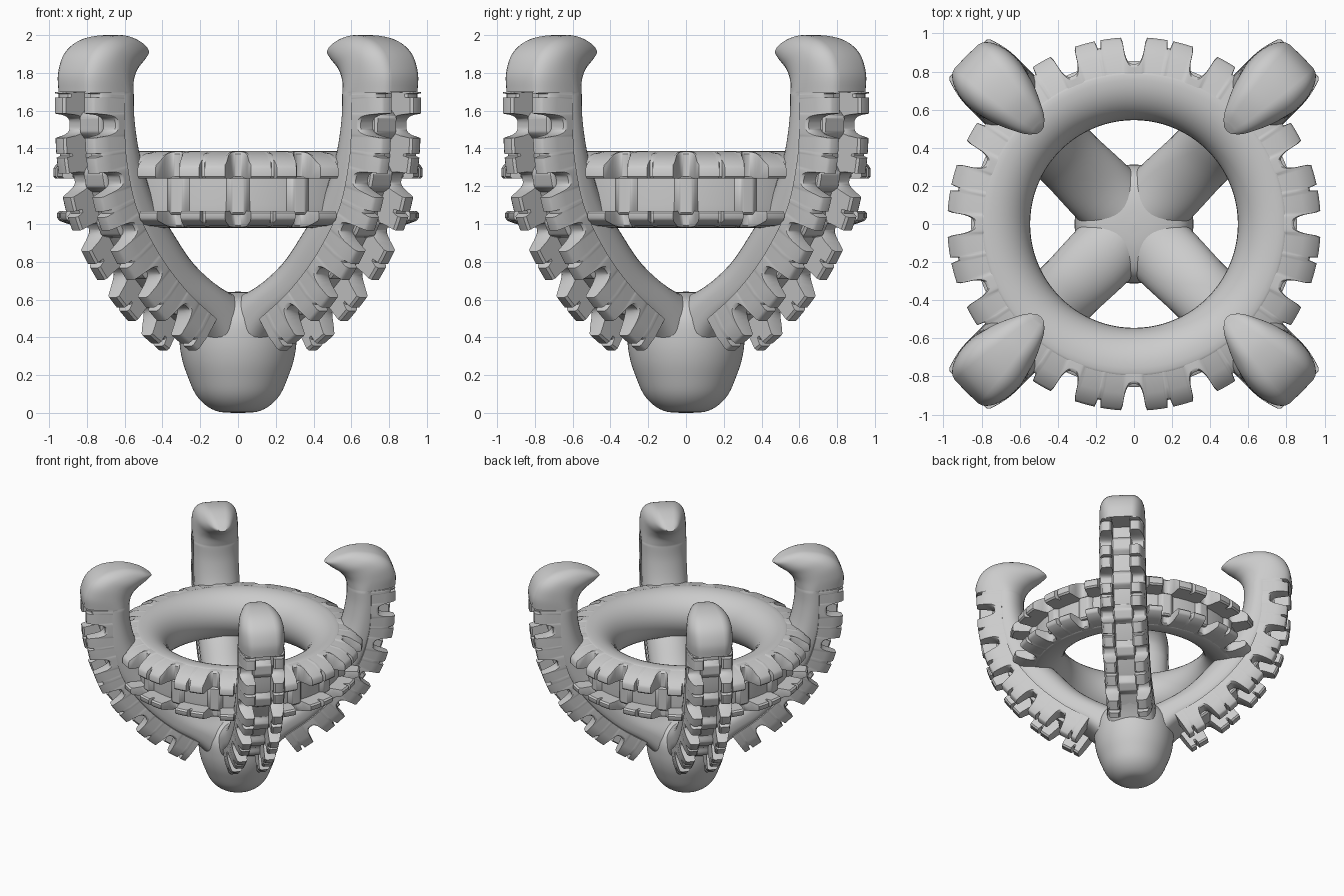
import bpy, bmesh, math

if "Cube" in bpy.data.objects:
    bpy.data.objects.remove(bpy.data.objects["Cube"])


def make_mesh(name, loops, closed=False):
    """Skin a list of equal-length closed cross-section loops."""
    bm = bmesh.new()
    rows = [[bm.verts.new(p) for p in loop] for loop in loops]
    n = len(rows[0])
    count = len(rows) if closed else len(rows) - 1
    for i in range(count):
        a, b = rows[i], rows[(i + 1) % len(rows)]
        for j in range(n):
            k = (j + 1) % n
            bm.faces.new((a[j], a[k], b[k], b[j]))
    if not closed:
        bm.faces.new(rows[0])
        bm.faces.new(rows[-1])
    bmesh.ops.remove_doubles(bm, verts=bm.verts, dist=1e-5)
    bmesh.ops.recalc_face_normals(bm, faces=bm.faces)
    me = bpy.data.meshes.new(name)
    bm.to_mesh(me)
    bm.free()
    me.shade_smooth()
    me.set_sharp_from_angle(angle=math.radians(42))
    return me


def place(name, me, rot=(0, 0, 0)):
    ob = bpy.data.objects.new(name, me)
    ob.rotation_euler = rot
    bpy.context.collection.objects.link(ob)


def spline(pts, sub):
    """Catmull-Rom through tuples of any dimension."""
    ext = [pts[0]] + pts + [pts[-1]]
    out = []
    for i in range(len(pts) - 1):
        a, b, c, d = ext[i:i + 4]
        for s in range(sub):
            t = s / sub
            out.append(tuple(
                0.5 * (2 * q + (r - p) * t + (2 * p - 5 * q + 4 * r - w) * t * t
                       + (3 * q - p - 3 * r + w) * t ** 3)
                for p, q, r, w in zip(a, b, c, d)))
    out.append(pts[-1])
    return out


def block_height(s, gap, period):
    """Tread blocks: deep round gaps, a small slit in each block."""
    d = abs((s - gap + period / 2) % period - period / 2)
    e = period / 2 - d
    if d < 0.062:
        return -0.14 * (1 - (d / 0.062) ** 3) ** 0.5
    return -0.04 if e < 0.01 else 0.0


def rib_height(s, gap, period):
    """Channel floor with a low rib facing each gap."""
    d = abs((s - gap + period / 2) % period - period / 2)
    return -0.115 - 0.045 * (0.5 - 0.5 * math.cos(math.pi * min(1, max(0, (d - 0.03) / 0.07))))


def tread(name, path, t0, t1, height, gap, period, closed=False, base=-0.2, taper=0.0):
    """Sweep a tread row; the t1 side leans inwards by 'taper' at full height."""
    loops, s, n = [], 0.0, len(path)
    sign = 1 if t1 > t0 else -1

    def side(k):
        return t1 - sign * taper * max(0, 1 + k / 0.16) ** 1.7

    for i, (x, z) in enumerate(path):
        p = path[i - 1] if (i or closed) else path[i]
        q = path[(i + 1) % n] if (closed or i < n - 1) else path[i]
        dx, dz = q[0] - p[0], q[1] - p[1]
        length = math.hypot(dx, dz)
        nx, nz = -dz / length, dx / length
        if i:
            s += math.hypot(x - p[0], z - p[1])
        h = height(s, gap, period)
        m = h * 0.5 - 0.09
        sec = [(t0, base), (t0, h - 0.012), (t0 + sign * 0.012, h), (side(h) - sign * 0.01, h),
               (side(h - 0.012), h - 0.012), (side(m), m), (t1, base)]
        loops.append([(x + nx * k, t, z + nz * k) for t, k in sec])
    return make_mesh(name, loops, closed)


def lathe(name, profile, closed, seg=96):
    loops = [[(r * math.cos(2 * math.pi * j / seg), r * math.sin(2 * math.pi * j / seg), z)
              for j in range(seg)] for r, z in profile]
    return make_mesh(name, loops, closed)


# Rounded hub at the bottom
hub = spline([(0.002, 0), (0.1, 0.006), (0.17, 0.04), (0.225, 0.1), (0.265, 0.19), (0.295, 0.28),
              (0.31, 0.38), (0.305, 0.5), (0.25, 0.59), (0.13, 0.632), (0.002, 0.642)], 4)
place("hub", lathe("hub", hub, False))

# Ring body: round inside, flatter outside
ring = []
for i in range(40):
    a = 2 * math.pi * i / 40
    c, s = math.cos(a), math.sin(a)
    if c < 0:
        ring.append((0.755 + 0.21 * c, 1.183 + 0.203 * s))
    else:
        ring.append((0.755 + 0.07 * abs(c) ** 0.5,
                     1.183 + 0.203 * math.copysign(abs(s) ** 0.5, s)))
place("ring", lathe("ring", ring, True))


# Ring tread: two rows of blocks and a ribbed channel between them
def circle(r, n=800):
    return [(r * math.cos(2 * math.pi * i / n), -r * math.sin(2 * math.pi * i / n))
            for i in range(n)]


for nm, r, t0, t1, fn, taper in (("upper", 0.98, 1.24, 1.383, block_height, 0.08),
                                 ("lower", 0.96, 1.07, 0.982, block_height, 0.04),
                                 ("channel", 0.97, 1.05, 1.25, rib_height, 0)):
    me = tread("ring_tread_" + nm, circle(r), t0, t1, fn, 0, 2 * math.pi * r / 16, True,
               taper=taper)
    place("ring_tread_" + nm, me, (math.pi / 2, 0, 0))

# Arm stations: inner r, z, outer r, z, half width, position of the widest point
stem = [(-0.05, 0.60, 0.08, 0.14, 0.20, 0.5), (0.21, 0.675, 0.34, 0.44, 0.19, 0.5),
        (0.42, 0.81, 0.59, 0.61, 0.18, 0.55), (0.58, 0.98, 0.82, 0.83, 0.18, 0.55),
        (0.71, 1.13, 0.98, 1.07, 0.18, 0.55), (0.82, 1.36, 1.06, 1.30, 0.18, 0.55),
        (0.865, 1.55, 1.08, 1.55, 0.178, 0.6), (0.87, 1.685, 1.08, 1.695, 0.178, 0.62)]
hook = [(0.87, 1.69, 1.243, 1.70, 0.178, 0.36), (0.85, 1.76, 1.242, 1.80, 0.18, 0.48),
        (0.81, 1.81, 1.19, 1.91, 0.175, 0.6), (0.77, 1.84, 1.08, 1.98, 0.155, 0.62),
        (0.74, 1.86, 0.92, 2.00, 0.115, 0.58), (0.71, 1.885, 0.79, 1.97, 0.075, 0.55),
        (0.69, 1.90, 0.72, 1.93, 0.035, 0.55)]
arm_loops = []
for is_hook, stations in ((False, stem), (True, hook)):
    for ri, zi, ro, zo, w, mid in spline(stations, 5):
        loop = []
        for j in range(36):
            a = 2 * math.pi * j / 36
            c, s = math.cos(a), math.sin(a)
            # boxy outside for the tread seat, rounder on the hook and inside
            e = 1.0 if c < 0 else (0.8 if is_hook else 0.6)
            u = mid + (mid if c < 0 else 1 - mid) * math.copysign(abs(c) ** e, c)
            t = w * math.copysign(abs(s) ** e, s)
            if is_hook and c > 0:
                # flat back of the hook
                t = w * (1 - 0.17 * c * c) * math.copysign(abs(s) ** 0.3, s)
            loop.append((ri + (ro - ri) * u, t, zi + (zo - zi) * u))
        arm_loops.append(loop)
arm = make_mesh("arm", arm_loops)

# Arm tread: same pattern following the outer edge
edge = spline([(1.23, 1.70), (1.23, 1.55), (1.21, 1.30), (1.12, 1.0),
               (0.93, 0.72), (0.69, 0.49), (0.45, 0.33)], 50)
parts = [("arm", arm)]
for nm, t0, t1, fn, taper in (("left", 0.07, 0.182, block_height, 0.035),
                              ("right", -0.07, -0.182, block_height, 0.035),
                              ("channel", -0.08, 0.08, rib_height, 0)):
    parts.append(("arm_tread_" + nm,
                  tread("arm_tread_" + nm, edge, t0, t1, fn, 0.18, 0.32, taper=taper)))

# Four arms on the diagonals
for k in range(4):
    for nm, me in parts:
        place(f"{nm}_{k + 1}", me, (0, 0, math.radians(45 + 90 * k)))
